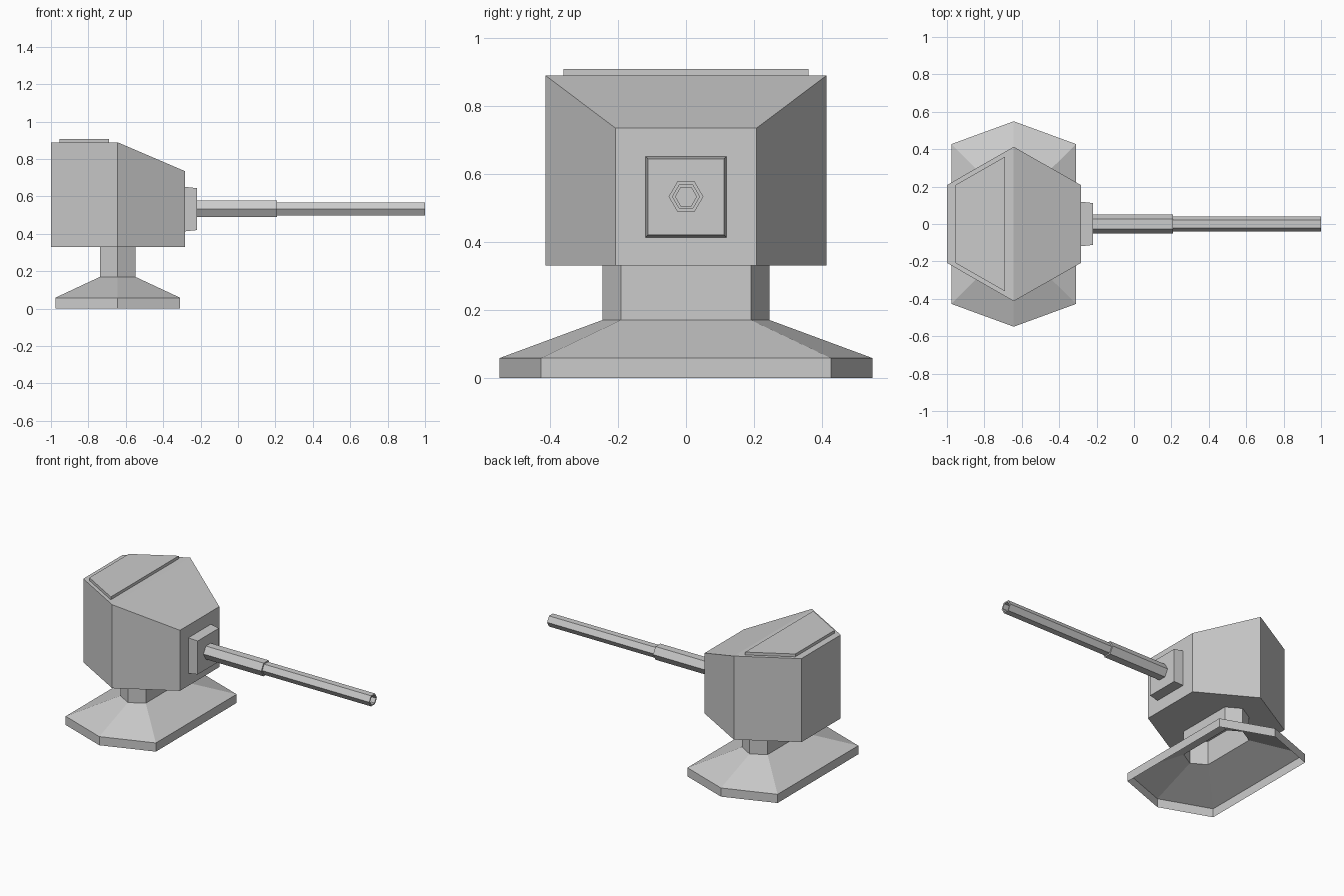
import bpy
from math import cos, sin, pi

if "Cube" in bpy.data.objects:
    bpy.data.objects.remove(bpy.data.objects["Cube"])


def loft(name, rings, start=True, end_faces=None):
    """Skin rings (counter-clockwise about the loft axis); end_faces index the last ring."""
    n = len(rings[0])
    verts = [v for ring in rings for v in ring]
    faces = []
    for r in range(len(rings) - 1):
        a, b = r * n, (r + 1) * n
        for i in range(n):
            j = (i + 1) % n
            faces.append((a + i, a + j, b + j, b + i))
    if start:
        faces.append(tuple(reversed(range(n))))
    last = (len(rings) - 1) * n
    for f in end_faces or [range(n)]:
        faces.append(tuple(last + i for i in f))
    mesh = bpy.data.meshes.new(name)
    mesh.from_pydata(verts, [], faces)
    mesh.update()
    obj = bpy.data.objects.new(name, mesh)
    bpy.context.collection.objects.link(obj)
    return obj


def hexagon(back, front, corner, tip, z, z_front=None, mid=-0.643):
    """Hexagon stretched along y, pointed at +y and -y."""
    zf = z if z_front is None else z_front
    return [(mid, -tip, z), (front, -corner, zf), (front, corner, zf),
            (mid, tip, z), (back, corner, z), (back, -corner, z)]


def tube_ring(x, radius):
    return [(x, radius * cos(i * pi / 3), 0.533 + radius * sin(i * pi / 3)) for i in range(6)]


def square(x, half):
    return [(x, sy * half, 0.532 + sz * half) for sy, sz in ((-1, -1), (1, -1), (1, 1), (-1, 1))]


def hatch_ring(z):
    return [(-0.955, -0.208, z), (-0.69, -0.36, z), (-0.69, 0.36, z), (-0.955, 0.208, z)]


# Flared pedestal, open underneath, rising into the neck
loft("pedestal", [
    hexagon(-0.977, -0.309, 0.427, 0.549, 0.0),
    hexagon(-0.977, -0.309, 0.427, 0.549, 0.058),
    hexagon(-0.738, -0.549, 0.191, 0.246, 0.17),
    hexagon(-0.738, -0.549, 0.191, 0.246, 0.33),
], start=False)

# Turret housing with a sloped front roof
loft("turret_housing", [
    hexagon(-1.0, -0.284, 0.208, 0.413, 0.33),
    hexagon(-1.0, -0.284, 0.208, 0.413, 0.889, z_front=0.735),
], end_faces=[(0, 1, 2, 3), (3, 4, 5, 0)])

# Raised hatch on the rear roof
loft("roof_hatch", [hatch_ring(0.885), hatch_ring(0.908)])

# Tapered square gun mount
loft("gun_mount", [square(-0.29, 0.119), square(-0.284, 0.119), square(-0.22, 0.112)])

# Stepped six-sided barrel with a recessed bore
loft("barrel", [
    tube_ring(-0.225, 0.051),
    tube_ring(0.208, 0.051),
    tube_ring(0.208, 0.041),
    tube_ring(1.0, 0.041),
    tube_ring(1.0, 0.031),
    tube_ring(0.92, 0.031),
])
